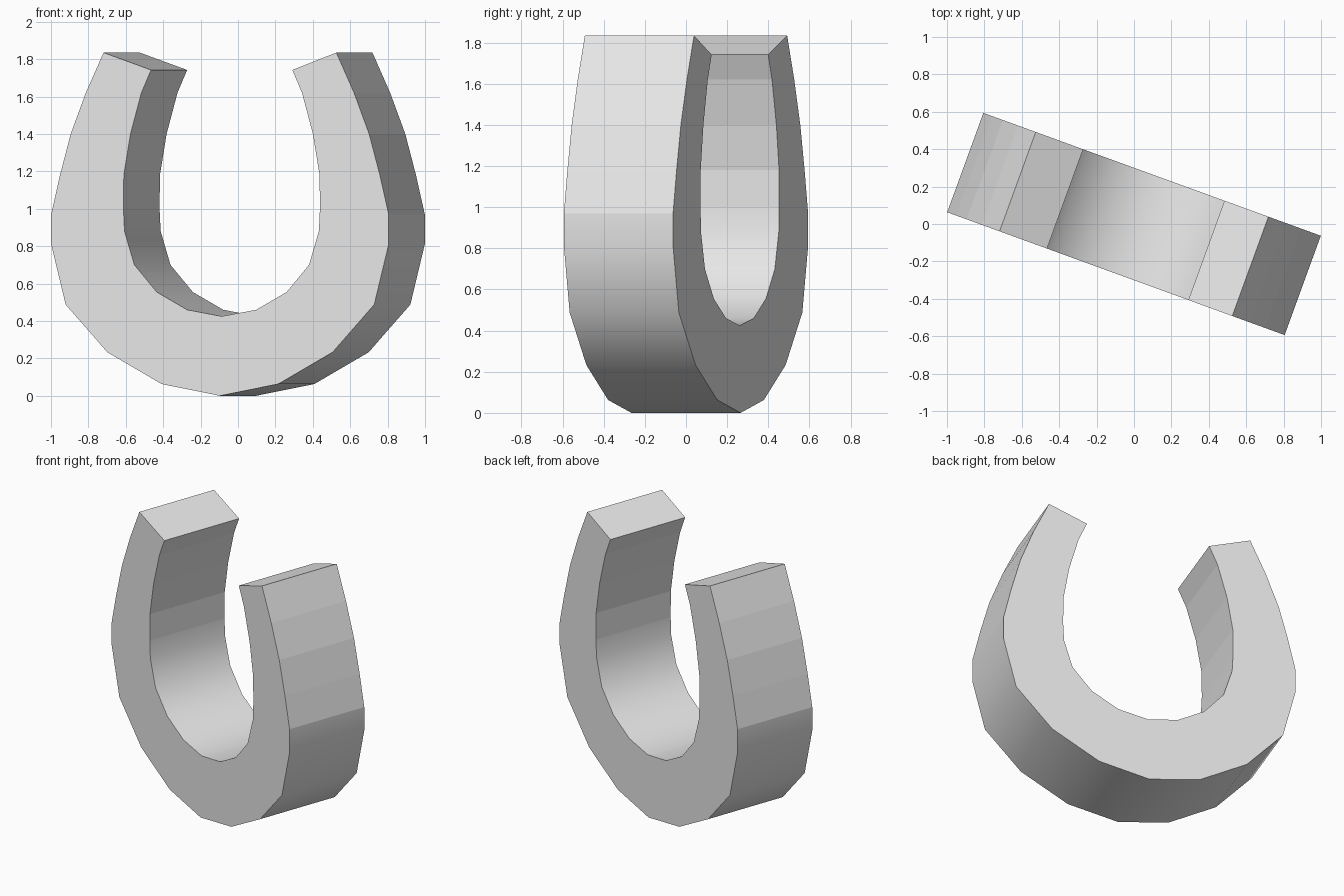
import bpy, bmesh
from math import radians
from mathutils import Matrix

cube = bpy.data.objects.get("Cube")
if cube:
    bpy.data.objects.remove(cube, do_unlink=True)

# Plain grey material
grey = bpy.data.materials.new("light grey")
grey.use_nodes = True
grey.diffuse_color = (0.8, 0.8, 0.8, 1)
grey.node_tree.nodes["Principled BSDF"].inputs["Base Color"].default_value = grey.diffuse_color

THICKNESS = 0.565
SMOOTH_BELOW = 0.97

# Half profiles (half width, height) from the tip down to the bottom centre
outer_half = [(.662, 1.835), (.763, 1.62), (.849, 1.4), (.91, 1.18), (.96, .97),
              (.96, .81), (.878, .488), (.641, .233), (.332, .063), (0, 0)]
inner_half = [(.402, 1.742), (.457, 1.62), (.519, 1.4), (.557, 1.18), (.559, 1),
              (.553, .88), (.497, .7), (.37, .555), (.197, .46), (0, .425)]


def mirrored(half, shift=0.0):
    """Full open outline, from the right tip round to the left tip."""
    right = [(shift - u, z) for u, z in half]
    left = [(shift + u, z) for u, z in reversed(half[:-1])]
    return right + left


# Horseshoe: a strip of quads between both outlines, extruded in depth
bm = bmesh.new()


def row(outline, y):
    return [bm.verts.new((u, y, z)) for u, z in outline]


outer, inner = mirrored(outer_half), mirrored(inner_half, 0.01)
front, back = -THICKNESS / 2, THICKNESS / 2
rows = [row(outer, front), row(inner, front), row(inner, back), row(outer, back)]
for a, b, walls in zip(rows, rows[1:] + rows[:1], (False, True, False, True)):
    for i in range(len(a) - 1):
        face = bm.faces.new((a[i], a[i + 1], b[i + 1], b[i]))
        # Only the rounded bend is smooth; the straight arms stay faceted
        face.smooth = walls and face.calc_center_median().z < SMOOTH_BELOW

# Tip ends
for end in (0, -1):
    bm.faces.new([r[end] for r in rows])

bmesh.ops.recalc_face_normals(bm, faces=bm.faces)
bm.transform(Matrix.Rotation(radians(-20), 4, 'Z'))

mesh = bpy.data.meshes.new("horseshoe")
bm.to_mesh(mesh)
bm.free()
mesh.materials.append(grey)
horseshoe = bpy.data.objects.new("horseshoe", mesh)
bpy.context.collection.objects.link(horseshoe)
